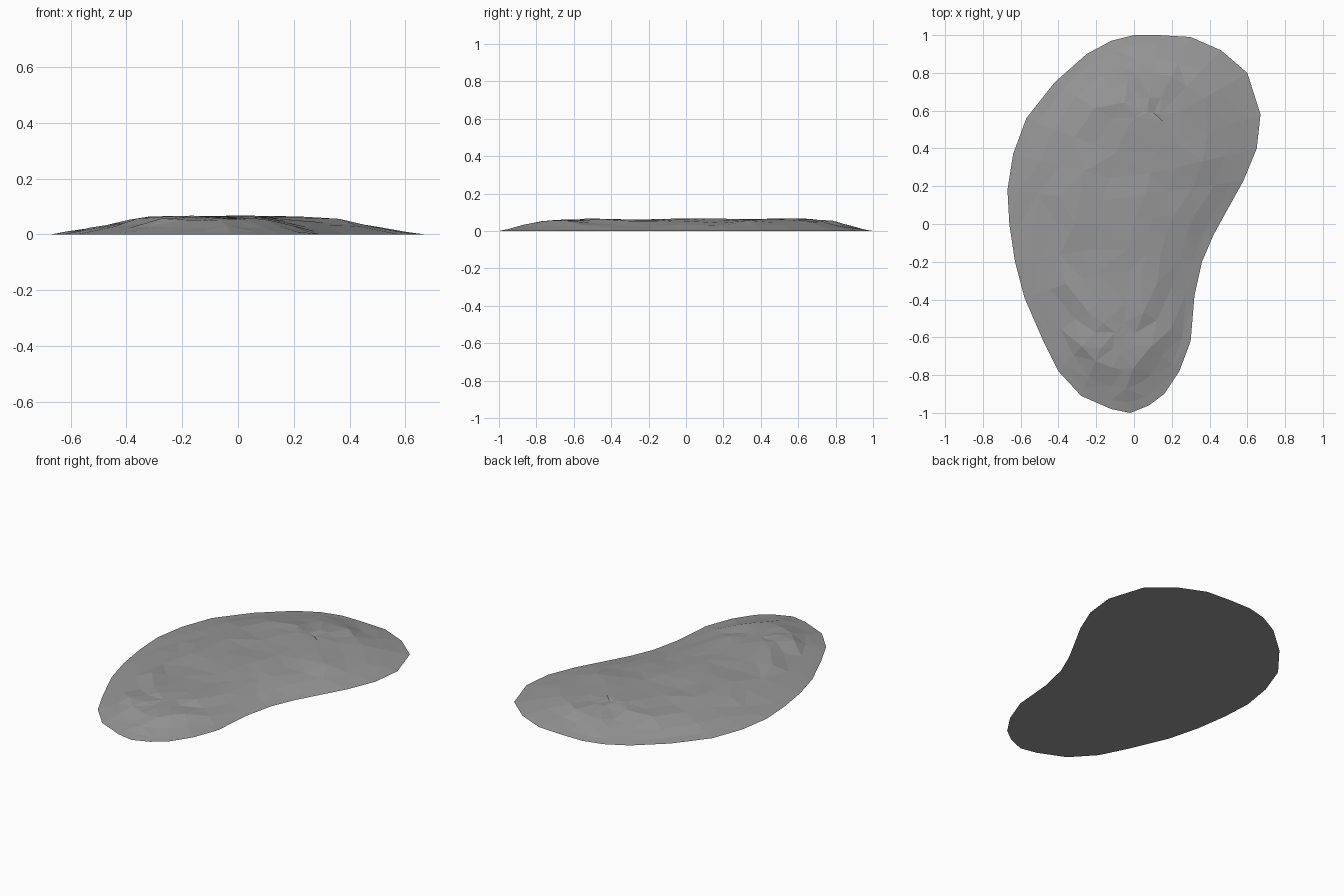
import bpy, bmesh, random
from mathutils import Vector

if "Cube" in bpy.data.objects:
    bpy.data.objects.remove(bpy.data.objects["Cube"])

random.seed(4)

# Kidney-shaped outline of the slab, clockwise from the back
OUTLINE = [(0.0, 1.0), (0.13, 1.0), (0.30, 0.99), (0.46, 0.92), (0.60, 0.80),
           (0.67, 0.58), (0.65, 0.40), (0.58, 0.23), (0.48, 0.05), (0.42, -0.06),
           (0.36, -0.20), (0.32, -0.38), (0.30, -0.62), (0.24, -0.78), (0.16, -0.90),
           (0.08, -0.96), (-0.02, -1.0), (-0.12, -0.98), (-0.28, -0.91), (-0.40, -0.78),
           (-0.48, -0.62), (-0.58, -0.39), (-0.63, -0.20), (-0.66, 0.0), (-0.67, 0.18),
           (-0.64, 0.37), (-0.57, 0.56), (-0.42, 0.75), (-0.25, 0.90), (-0.12, 0.97)]

# Inset rings: share of the way to the spine, height, height jitter
RINGS = [(0.10, 0.010, 0.002), (0.26, 0.028, 0.005), (0.44, 0.050, 0.008),
         (0.64, 0.060, 0.007), (0.82, 0.063, 0.005)]


def spine_point(y):
    """Nearest point on the bent centre line of the slab."""
    y = max(-0.5, min(0.5, y * 0.6))
    x = -0.11 + (0.17 * y / 0.5 if y > 0 else 0.0)
    return Vector((x, y, 0))


bm = bmesh.new()

# Flat underside
rim = [bm.verts.new((x, y, 0)) for x, y in OUTLINE]
bm.faces.new(rim)

# Uneven rings rising from the thin rim to the top
previous = rim
n = len(OUTLINE)
for t, height, jitter in RINGS:
    ring = []
    for x, y in OUTLINE:
        share = t + random.uniform(-0.03, 0.03) * min(1, t * 3)
        p = Vector((x, y, 0)).lerp(spine_point(y), share)
        p.z = height + random.uniform(-jitter, jitter)
        ring.append(bm.verts.new(p))
    for i in range(n):
        j = (i + 1) % n
        bm.faces.new((previous[i], previous[j], ring[j], ring[i]))
    previous = ring

# Faceted crown along the centre line
bm.faces.new(previous)
bmesh.ops.recalc_face_normals(bm, faces=bm.faces)
bmesh.ops.triangulate(bm, faces=[f for f in bm.faces if max(v.co.z for v in f.verts) > 0])

mesh = bpy.data.meshes.new("flat_stone")
bm.to_mesh(mesh)
bm.free()

# Dark grey stone
stone = bpy.data.materials.new("dark_stone")
stone.diffuse_color = (0.31, 0.31, 0.31, 1)
stone.use_nodes = True
stone.node_tree.nodes["Principled BSDF"].inputs["Base Color"].default_value = stone.diffuse_color
mesh.materials.append(stone)
bpy.context.collection.objects.link(bpy.data.objects.new("flat_stone", mesh))
